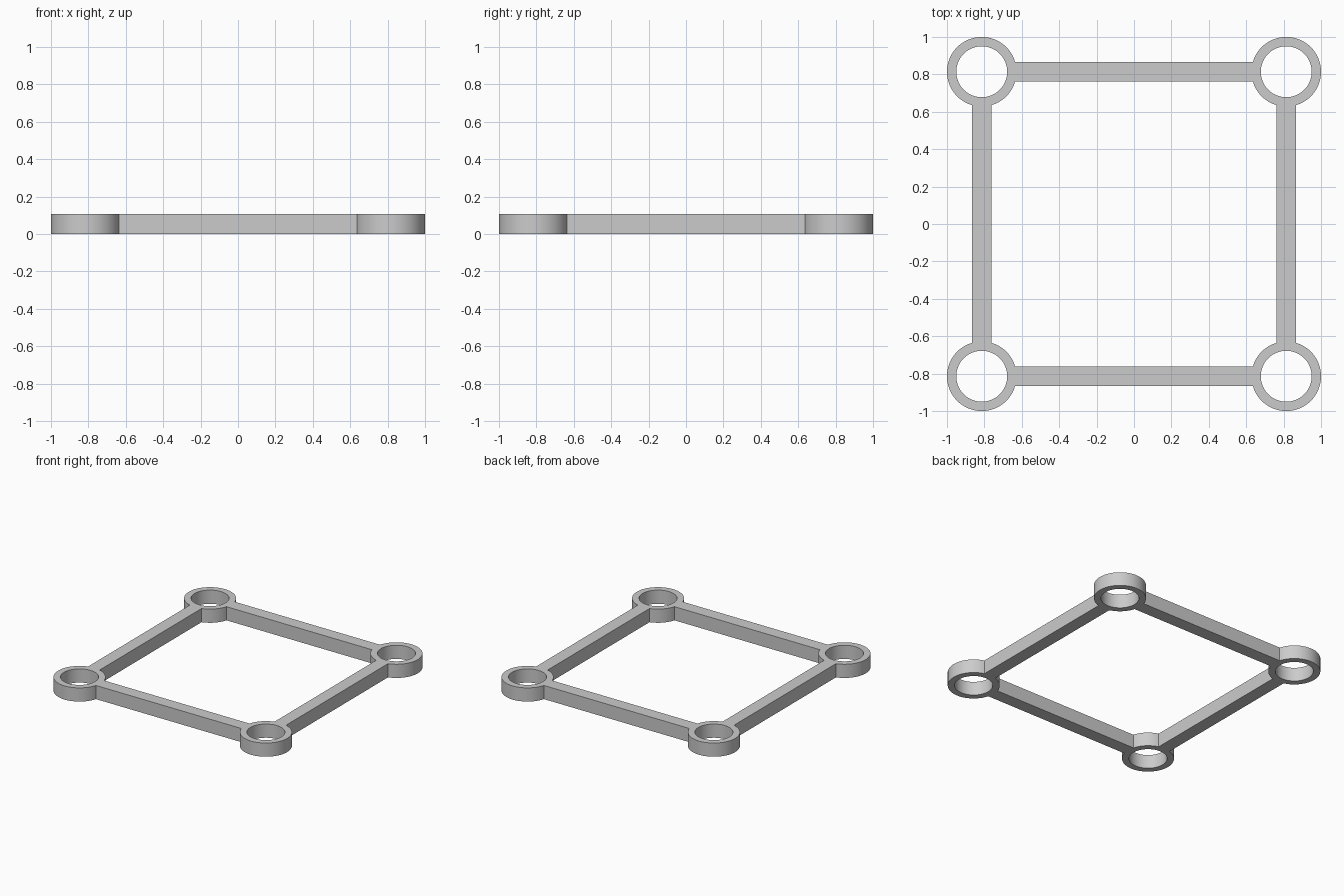
import bpy
import bmesh
from math import asin, cos, pi, radians, sin

cube = bpy.data.objects.get("Cube")
if cube:
    bpy.data.objects.remove(cube, do_unlink=True)

OUTER = 0.186        # ring outer radius
HOLE = 0.136         # ring hole radius
CENTRE = 1 - OUTER   # ring centre, along x and y
BAR = 0.102          # bar width
HEIGHT = 0.108
STEP = radians(5)

# Material
grey = bpy.data.materials.new("plain_grey")
grey.use_nodes = True
colour = (0.6, 0.6, 0.6, 1)
grey.diffuse_color = colour
grey.node_tree.nodes["Principled BSDF"].inputs["Base Color"].default_value = colour


def arc(corner, radius, start, end):
    """Points on a ring, at the given corner (quarter turns from back left)."""
    turn = corner * pi / 2
    cx = CENTRE * (cos(turn) - sin(turn))
    cy = CENTRE * (sin(turn) + cos(turn))
    count = max(2, round(abs(end - start) / STEP))
    angles = [turn + start + (end - start) * i / count for i in range(count + 1)]
    return [(cx + radius * cos(a), cy + radius * sin(a)) for a in angles]


def add_loop(curve, points):
    spline = curve.splines.new("POLY")
    spline.points.add(len(points) - 1)
    for point, (x, y) in zip(spline.points, points):
        point.co = (x, y, 0, 1)
    spline.use_cyclic_u = True


# Flat outline: rings at the corners joined by bars, with round holes
curve = bpy.data.curves.new("frame_outline", "CURVE")
curve.dimensions = "2D"
curve.fill_mode = "BOTH"
curve.extrude = HEIGHT / 2

join = asin(BAR / 2 / OUTER)   # half angle where a bar meets a ring
outside, inside = [], []
for corner in range(4):
    outside += arc(corner, OUTER, -pi / 2 + join, pi - join)
    inside += arc(corner, OUTER, 1.5 * pi - join, pi + join)
    add_loop(curve, arc(corner, HOLE, 0, 2 * pi)[:-1])
add_loop(curve, outside)
add_loop(curve, inside)

# Solid frame
frame = bpy.data.objects.new("corner_ring_frame", curve)
bpy.context.collection.objects.link(frame)
frame.location.z = HEIGHT / 2
bpy.ops.object.select_all(action="DESELECT")
frame.select_set(True)
bpy.context.view_layer.objects.active = frame
bpy.ops.object.convert(target="MESH")
frame = bpy.context.object

# Weld the caps to the walls and tidy the flat faces
bm = bmesh.new()
bm.from_mesh(frame.data)
bmesh.ops.remove_doubles(bm, verts=bm.verts, dist=0.0001)
bmesh.ops.recalc_face_normals(bm, faces=bm.faces)
bm.to_mesh(frame.data)
bm.free()

frame.data.materials.clear()
frame.data.materials.append(grey)
bpy.ops.object.shade_smooth_by_angle(angle=radians(30))
